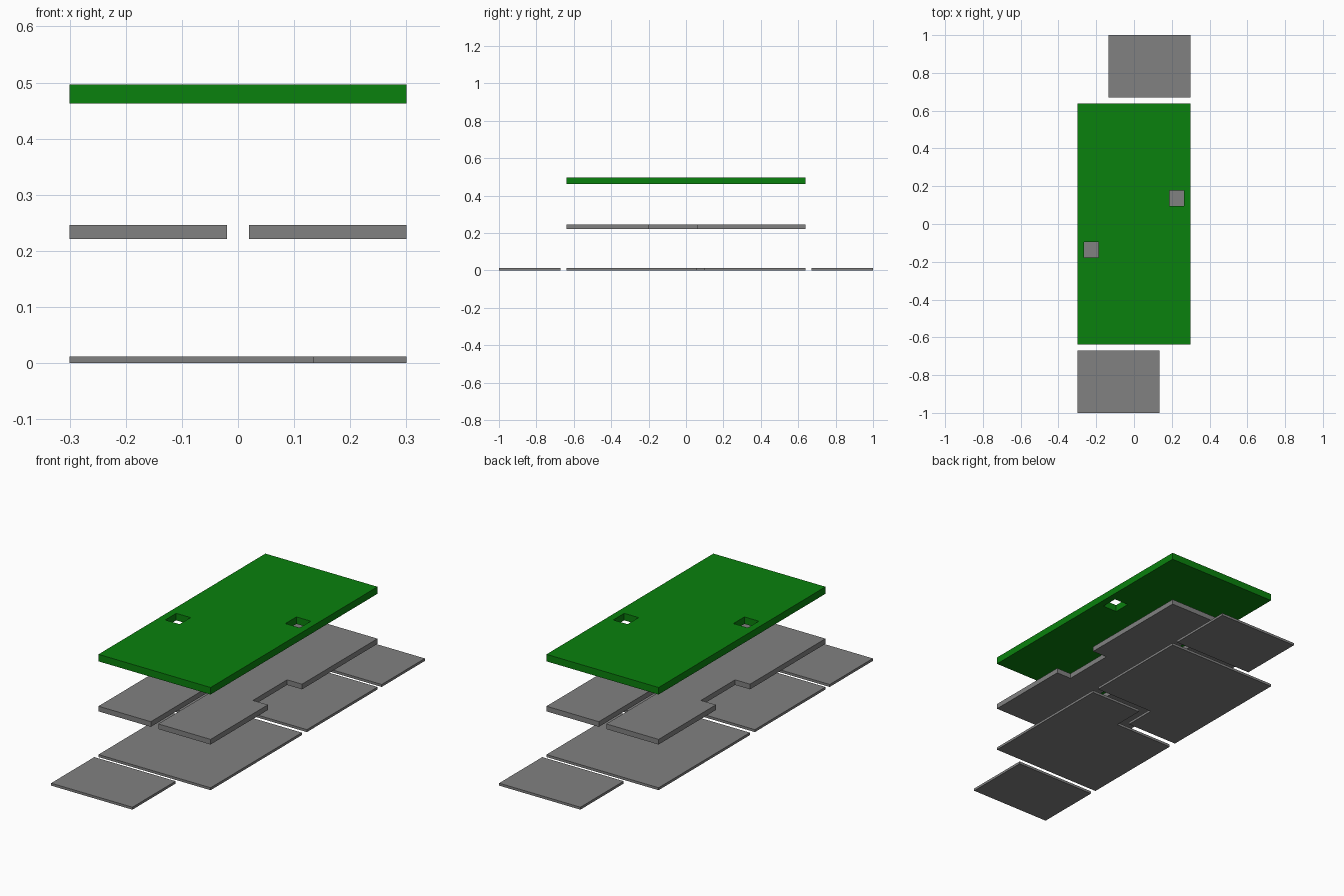
import bpy, bmesh

if "Cube" in bpy.data.objects:
    bpy.data.objects.remove(bpy.data.objects["Cube"])


def material(name, color):
    mat = bpy.data.materials.new(name)
    mat.diffuse_color = (*color, 1)
    mat.use_nodes = True
    mat.node_tree.nodes["Principled BSDF"].inputs["Base Color"].default_value = mat.diffuse_color
    return mat


GREY = material("slab_grey", (0.22, 0.22, 0.22))
GREEN = material("roof_green", (0.003, 0.22, 0.004))


def slab(name, outline, z0, z1, mat=GREY):
    """Extrude a flat outline between two heights."""
    bm = bmesh.new()
    face = bm.faces.new([bm.verts.new((x, y, z0)) for x, y in outline])
    top = bmesh.ops.extrude_face_region(bm, geom=[face])["geom"]
    bmesh.ops.translate(bm, vec=(0, 0, z1 - z0),
                        verts=[v for v in top if isinstance(v, bmesh.types.BMVert)])
    bmesh.ops.recalc_face_normals(bm, faces=bm.faces)
    mesh = bpy.data.meshes.new(name)
    bm.to_mesh(mesh)
    bm.free()
    mesh.materials.append(mat)
    obj = bpy.data.objects.new(name, mesh)
    bpy.context.collection.objects.link(obj)
    return obj


def turned(outline):
    """The same outline rotated half a turn about z."""
    return [(-x, -y) for x, y in outline]


def rect(x0, x1, y0, y1):
    return [(x0, y0), (x1, y0), (x1, y1), (x0, y1)]


W, L = 0.3, 0.638          # half width and half length of the building

# Ground level: stepped interlocking plates, outer plates beyond each end
plate = [(-W, -L), (W, -L), (W, 0.06), (0.02, 0.06), (0.02, -0.098), (-W, -0.098)]
yard = rect(-W, 0.135, -1.0, -0.67)
for side, turn in (("front", list), ("back", turned)):
    slab(side + "_ground_plate", turn(plate), 0, 0.012)
    slab(side + "_yard_plate", turn(yard), 0, 0.012)

# Middle floor: two notched halves with an open slit between them
half = [(0.02, -L), (W, -L), (W, -0.2), (0.22, -0.2),
        (0.22, 0.061), (W, 0.061), (W, L), (0.02, L)]
slab("right_middle_floor", half, 0.221, 0.246)
slab("left_middle_floor", turned(half), 0.221, 0.246)

# Green roof with two square openings
roof = slab("green_roof", rect(-W, W, -L, L), 0.463, 0.497, GREEN)
opening = rect(0.188, 0.265, 0.094, 0.178)
for i, outline in enumerate((opening, turned(opening))):
    cutter = slab(f"roof_opening_cutter_{i + 1}", outline, 0.4, 0.6, GREEN)
    cutter.hide_render = True
    cutter.display_type = 'WIRE'
    cut = roof.modifiers.new(f"opening_{i + 1}", 'BOOLEAN')
    cut.operation = 'DIFFERENCE'
    cut.solver = 'EXACT'
    cut.object = cutter
